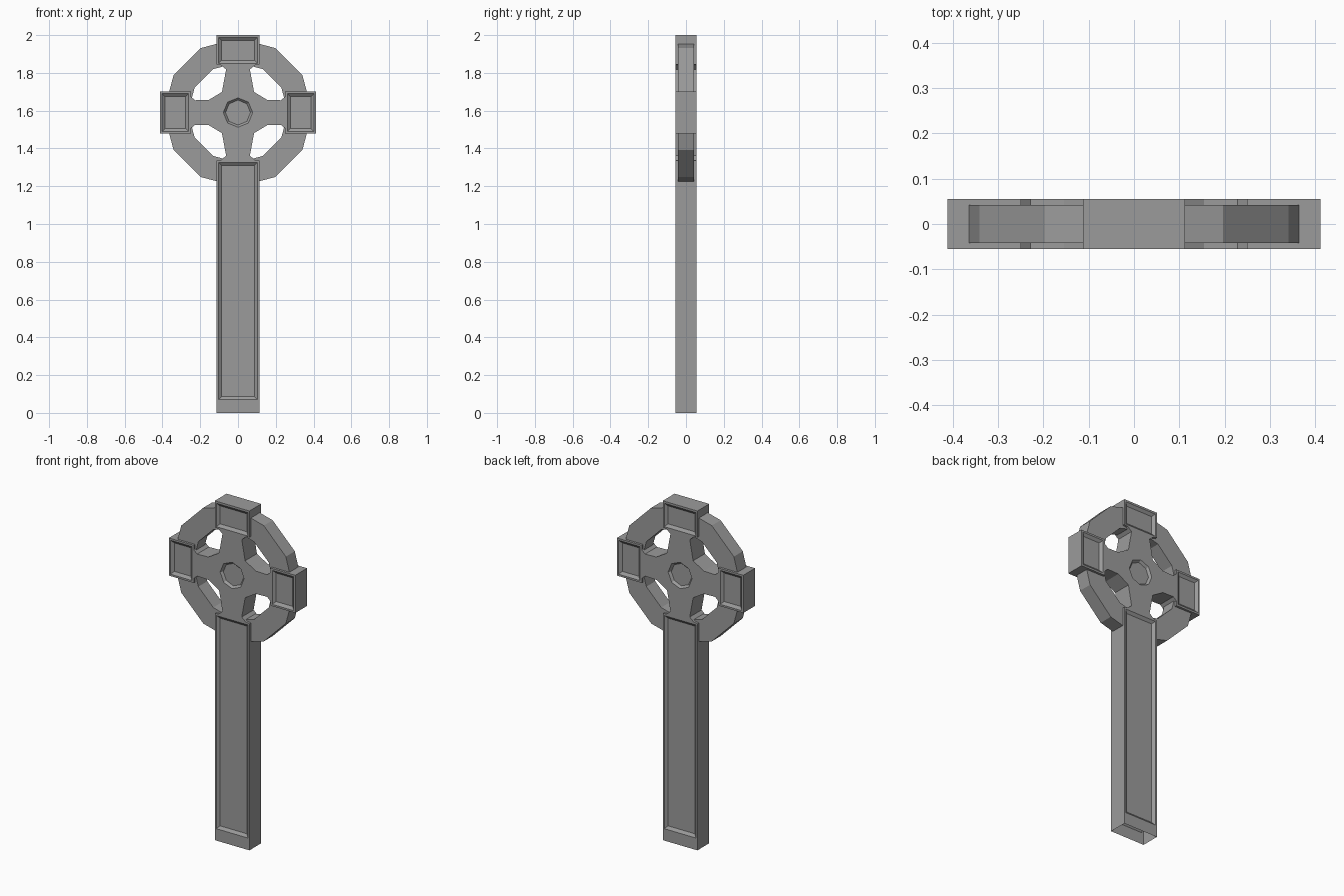
import bpy, bmesh, math

if "Cube" in bpy.data.objects:
    bpy.data.objects.remove(bpy.data.objects["Cube"])

C = 1.59       # height of the cross centre
D = 0.055      # half depth of the cross
R = 0.042      # half depth of the ring and panel floors

stone = bpy.data.materials.new("dark_stone")
stone.diffuse_color = (0.33, 0.33, 0.33, 1)
stone.use_nodes = True
stone.node_tree.nodes["Principled BSDF"].inputs["Base Color"].default_value = stone.diffuse_color


def make(name, bm):
    bmesh.ops.recalc_face_normals(bm, faces=bm.faces[:])
    me = bpy.data.meshes.new(name)
    bm.to_mesh(me)
    bm.free()
    me.materials.append(stone)
    ob = bpy.data.objects.new(name, me)
    bpy.context.collection.objects.link(ob)
    return ob


def loft(bm, a, ya, b, yb):
    """Closed solid between two matching x-z outlines."""
    va = [bm.verts.new((x, ya, z)) for x, z in a]
    vb = [bm.verts.new((x, yb, z)) for x, z in b]
    bm.faces.new(va)
    bm.faces.new(vb[::-1])
    n = len(va)
    for i in range(n):
        j = (i + 1) % n
        bm.faces.new((va[i], vb[i], vb[j], va[j]))


def rect(x0, x1, z0, z1, inset):
    return [(x0 + inset, z0 + inset), (x1 - inset, z0 + inset),
            (x1 - inset, z1 - inset), (x0 + inset, z1 - inset)]


def ngon(n, r):
    return [(r * math.cos(2 * math.pi * i / n), C + r * math.sin(2 * math.pi * i / n))
            for i in range(n)]


# Cross body: one quarter of the outline, mirrored around the centre
quarter = [(0.113, 0.255), (0.088, 0.25), (0.063, 0.228), (0.085, 0.109), (0.155, 0.067),
           (0.228, 0.065), (0.25, 0.085), (0.25, 0.111), (0.412, 0.111)]
right = [(0.113, 0)] + [(x, C - z) for x, z in quarter]
right += [(x, C + z) for x, z in reversed(quarter)] + [(0.113, 2.0)]
outline = right + [(-x, z) for x, z in reversed(right)]
bm = bmesh.new()
loft(bm, outline, -D, outline, D)
cross = make("cross_body", bm)

# Recessed panels with sloped borders, on front and back
panels = [(-0.103, 0.103, 0.07, 1.326), (-0.103, 0.103, 1.85, 1.988),
          (0.262, 0.402, C - 0.1, C + 0.1), (-0.402, -0.262, C - 0.1, C + 0.1)]
bevel, over = 0.016, 0.01
grow = bevel * over / (D - R)      # extends the slope past the surface
bm = bmesh.new()
for s in (-1, 1):
    for p in panels:
        loft(bm, rect(*p, bevel), s * R, rect(*p, -grow), s * (D + over))
    loft(bm, ngon(8, 0.066), s * R, ngon(8, 0.078 + grow * 0.75), s * (D + over))
cutter = make("panel_cutter", bm)
cutter.hide_render = True

mod = cross.modifiers.new("panels", 'BOOLEAN')
mod.operation = 'DIFFERENCE'
mod.solver = 'EXACT'
mod.object = cutter
bpy.context.view_layer.objects.active = cross
bpy.ops.object.modifier_apply(modifier=mod.name)
bpy.data.objects.remove(cutter)

# The foot of the shaft is open underneath
bm = bmesh.new()
bm.from_mesh(cross.data)
foot = [f for f in bm.faces if all(v.co.z < 0.001 for v in f.verts)]
bmesh.ops.delete(bm, geom=foot, context='FACES_ONLY')
bm.to_mesh(cross.data)
bm.free()

# Twelve-sided ring joining the arms
bm = bmesh.new()
loops = [[bm.verts.new((x, y, z)) for x, z in ngon(12, r)]
         for r, y in ((0.394, -R + 0.0005), (0.394, R - 0.0005),
                      (0.265, R - 0.0005), (0.265, -R + 0.0005))]
for k in range(4):
    a, b = loops[k], loops[(k + 1) % 4]
    for i in range(12):
        j = (i + 1) % 12
        bm.faces.new((a[i], b[i], b[j], a[j]))
make("ring", bm)
